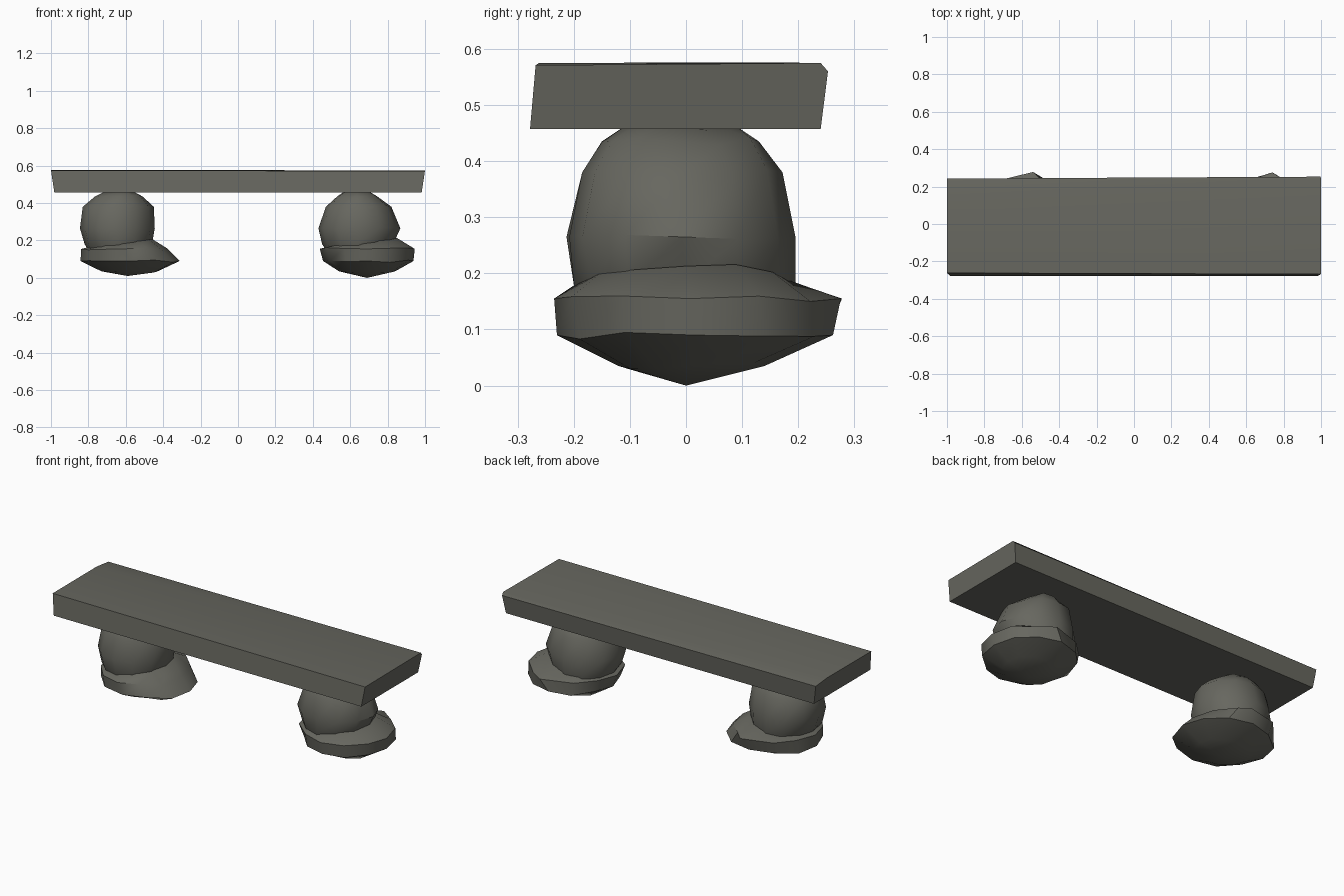
import bpy, bmesh, math, random

if "Cube" in bpy.data.objects:
    bpy.data.objects.remove(bpy.data.objects["Cube"])

random.seed(4)
stone_mat = bpy.data.materials.new("dark grey stone")
stone_mat.diffuse_color = (0.135, 0.135, 0.115, 1)
stone_mat.use_nodes = True
stone_mat.node_tree.nodes["Principled BSDF"].inputs["Base Color"].default_value = stone_mat.diffuse_color


def finish(name, bm, angle):
    bmesh.ops.recalc_face_normals(bm, faces=bm.faces)
    me = bpy.data.meshes.new(name)
    bm.to_mesh(me)
    bm.free()
    me.materials.append(stone_mat)
    me.shade_smooth()
    me.set_sharp_from_angle(angle=math.radians(angle))
    ob = bpy.data.objects.new(name, me)
    bpy.context.collection.objects.link(ob)
    return ob


def loft(bm, rings):
    for a, b in zip(rings, rings[1:]):
        n = len(a)
        for i in range(n):
            j = (i + 1) % n
            bm.faces.new((a[i], a[j], b[j], b[i]))


def boulder(name, rings, bottom=None, spike=None, sides=12, jitter=0.012):
    """Rings are (z left, z right, x left, x right, y front, y back)."""
    bm = bmesh.new()
    loops = []
    for k, (zl, zr, xl, xr, yf, yb) in enumerate(rings):
        loop = []
        for i in range(sides):
            a = 2 * math.pi * i / sides
            c, s = math.cos(a), math.sin(a)
            r = 1 if i % 3 == 0 else 1 + random.uniform(-3, 2) * jitter
            x = (xl + xr) / 2 + c * r * (xr - xl) / 2
            y = (yf + yb) / 2 + s * r * (yb - yf) / 2
            z = zl + (zr - zl) * (c + 1) / 2
            if i % 3:
                z += random.uniform(-1, 1) * jitter * 0.6
            if spike and spike[0] == k and i == 3:
                x, y = spike[1], spike[2]
            loop.append(bm.verts.new((x, y, z)))
        loops.append(loop)
    loft(bm, loops)
    bm.faces.new(loops[-1])
    if bottom:  # pointed underside
        tip = bm.verts.new(bottom)
        for i in range(sides):
            bm.faces.new((tip, loops[0][(i + 1) % sides], loops[0][i]))
    else:
        bm.faces.new(loops[0])
    return finish(name, bm, 40)


# Seat slab: end profiles (y, z) with a chamfer that narrows along the back edge
left = [(-0.278, .457), (.235, .457), (.243, .565), (.14, .576), (-.262, .575)]
right = [(-0.278, .457), (.24, .457), (.253, .56), (.24, .575), (-.268, .571)]
bm = bmesh.new()
ends = []
for prof, sgn in ((left, -1), (right, 1)):
    ends.append([bm.verts.new((sgn * (0.982 + 0.018 * (z - .457) / .118), y, z))
                 for y, z in prof])
loft(bm, ends)
for e in ends:
    bm.faces.new(e)
finish("seat_slab", bm, 20)

# Upper round support stones
boulder("left_upper_stone", [
    (.10, .10, -.77, -.49, -.17, .17),
    (.18, .18, -.82, -.46, -.20, .19),
    (.265, .265, -.845, -.445, -.213, .195),
    (.38, .38, -.83, -.45, -.185, .172),
    (.435, .435, -.765, -.51, -.15, .13),
    (.462, .462, -.71, -.56, -.11, .09)])
boulder("right_upper_stone", [
    (.10, .10, .50, .78, -.17, .17),
    (.18, .18, .45, .83, -.20, .195),
    (.265, .265, .43, .868, -.208, .195),
    (.38, .38, .47, .82, -.185, .172),
    (.435, .435, .53, .745, -.15, .13),
    (.462, .462, .57, .70, -.11, .09)])

# Lower flattened foot stones with pointed undersides
boulder("left_foot_stone", [
    (.035, .035, -.73, -.43, -.12, .13),
    (.09, .09, -.842, -.312, -.23, .25),
    (.155, .155, -.838, -.375, -.235, .27),
    (.165, .205, -.79, -.455, -.19, .19)],
    bottom=(-.59, 0, .01), spike=(2, -.54, .278))
boulder("right_foot_stone", [
    (.035, .035, .54, .84, -.12, .14),
    (.09, .09, .455, .938, -.23, .262),
    (.155, .155, .437, .945, -.235, .25),
    (.165, .213, .475, .85, -.18, .18)],
    bottom=(.69, 0, 0), spike=(2, .74, .276))
